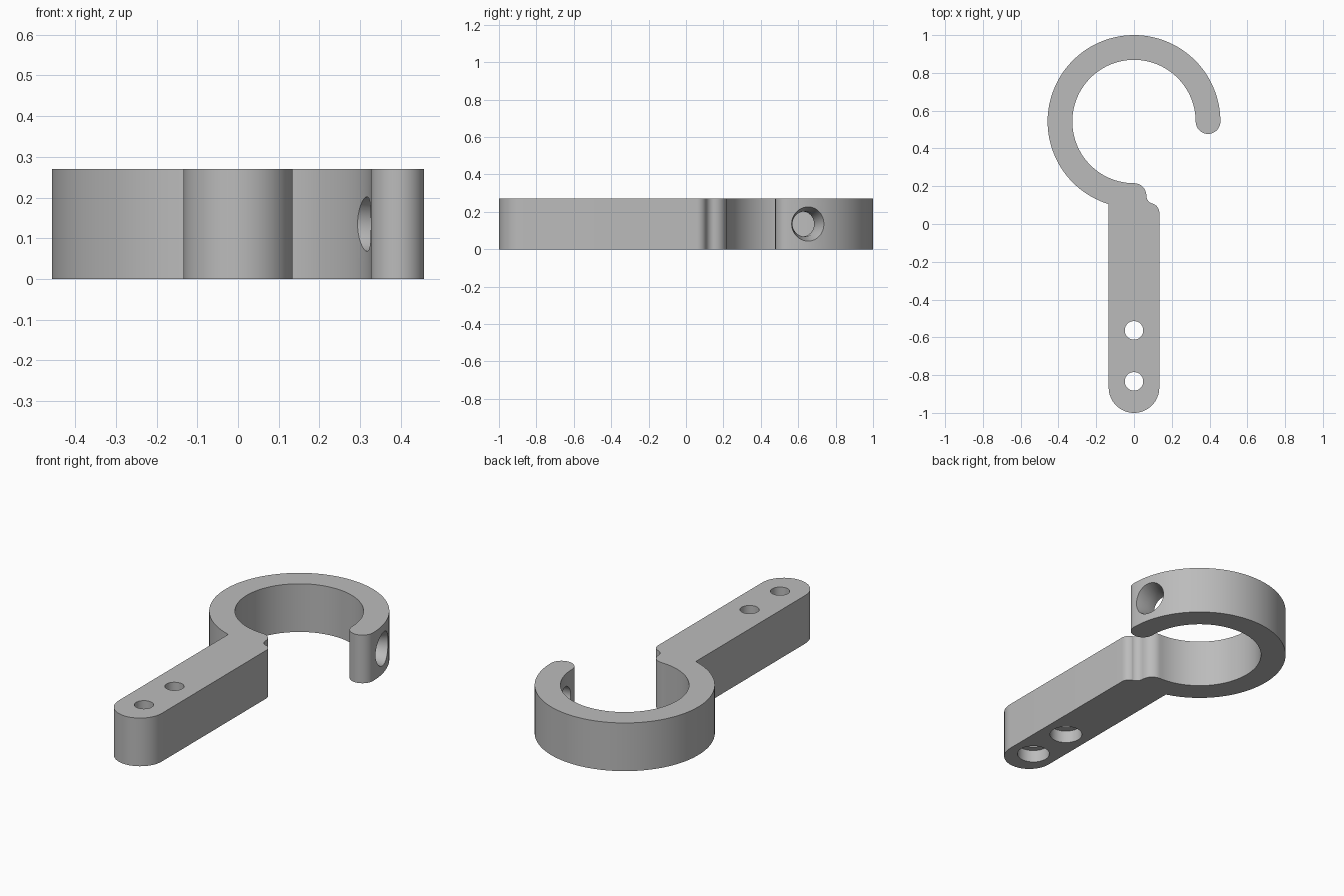
import bpy, bmesh
from math import sin, cos, radians, pi
from mathutils import Matrix, Vector

HEIGHT = 0.27
RING = (0, 0.5425)                  # centre of the hook ring
OUTER, INNER = 0.4575, 0.3265
MID, CAP = (OUTER + INNER) / 2, (OUTER - INNER) / 2
HALF = 0.134                        # half width of the handle

cube = bpy.data.objects.get("Cube")
if cube:
    bpy.data.objects.remove(cube, do_unlink=True)

grey = bpy.data.materials.new("plain_grey")
grey.use_nodes = True
colour = (0.5, 0.5, 0.5, 1)
grey.diffuse_color = colour
grey.node_tree.nodes["Principled BSDF"].inputs["Base Color"].default_value = colour


def arc(centre, r, start, end, n):
    """Points along an arc, angles in degrees."""
    steps = [radians(start + (end - start) * i / n) for i in range(n + 1)]
    return [(centre[0] + r * cos(a), centre[1] + r * sin(a)) for a in steps]


def add_object(name, bm):
    bmesh.ops.remove_doubles(bm, verts=bm.verts, dist=1e-5)
    bmesh.ops.recalc_face_normals(bm, faces=bm.faces)
    mesh = bpy.data.meshes.new(name)
    bm.to_mesh(mesh)
    bm.free()
    mesh.materials.append(grey)
    obj = bpy.data.objects.new(name, mesh)
    bpy.context.collection.objects.link(obj)
    return obj


def extrude_outline(name, points):
    bm = bmesh.new()
    face = bm.faces.new([bm.verts.new((x, y, 0)) for x, y in points])
    top = bmesh.ops.extrude_face_region(bm, geom=[face])["geom"]
    bmesh.ops.translate(bm, vec=(0, 0, HEIGHT),
                        verts=[v for v in top if isinstance(v, bmesh.types.BMVert)])
    return add_object(name, bm)


def lathe_cutter(name, profile, matrix, n=48):
    """Closed solid turned from (radius, distance) pairs about its z axis."""
    bm = bmesh.new()
    rings = [[bm.verts.new((r * cos(2 * pi * i / n), r * sin(2 * pi * i / n), d))
              for i in range(n)] for r, d in profile]
    for a, b in zip(rings, rings[1:]):
        for i in range(n):
            j = (i + 1) % n
            bm.faces.new((a[i], a[j], b[j], b[i]))
    bm.faces.new(rings[0])
    bm.faces.new(rings[-1])
    bm.transform(matrix)
    obj = add_object(name, bm)
    obj.hide_render = True
    return obj


# Hook and handle in one outline, counter-clockwise from the handle's round end
joint = RING[1] - (OUTER ** 2 - HALF ** 2) ** 0.5
outline = arc((0, HALF - 1), HALF, 180, 360, 32)
outline += arc((HALF - 0.05, 0.06), 0.05, 0, 72, 10)              # shoulder
outline += arc((0.11, RING[1] - MID), 0.11 - CAP, 255, 180, 10)   # hollow
outline += arc((0, RING[1] - MID), CAP, 0, 90, 12)                # root of ring
outline += arc(RING, INNER, 270, 0, 90)[1:]                       # inside
outline += arc((MID, RING[1]), CAP, 180, 360, 24)[1:]             # tip
outline += arc(RING, OUTER, 0, 252, 90)[1:]                       # outside
outline.append((-HALF, joint))
hook = extrude_outline("hook_with_handle", outline)

# Counterbored screw holes in the handle, wide from below
cutters = [lathe_cutter("screw_hole_cutter",
                        [(0.085, -0.05), (0.085, 0.07), (0.049, 0.07), (0.049, 0.35)],
                        Matrix.Translation((0, y, 0)))
           for y in (-0.563, -0.833)]

# Countersunk hole pointing radially through the ring near the tip
angle = radians(14)
direction = Vector((cos(angle), sin(angle), 0))
cutters.append(lathe_cutter(
    "ring_hole_cutter",
    [(0.067, 0.22), (0.067, 0.38), (0.105, 0.5)],
    Matrix.Translation((RING[0], RING[1], HEIGHT / 2))
    @ direction.to_track_quat("Z", "Y").to_matrix().to_4x4()))

bpy.ops.object.select_all(action="DESELECT")
bpy.context.view_layer.objects.active = hook
hook.select_set(True)
for cutter in cutters:
    cut = hook.modifiers.new(cutter.name, "BOOLEAN")
    cut.operation = "DIFFERENCE"
    cut.solver = "EXACT"
    cut.object = cutter
    bpy.ops.object.modifier_apply(modifier=cut.name)
    bpy.data.objects.remove(cutter, do_unlink=True)

bpy.ops.object.shade_smooth_by_angle(angle=radians(30))
